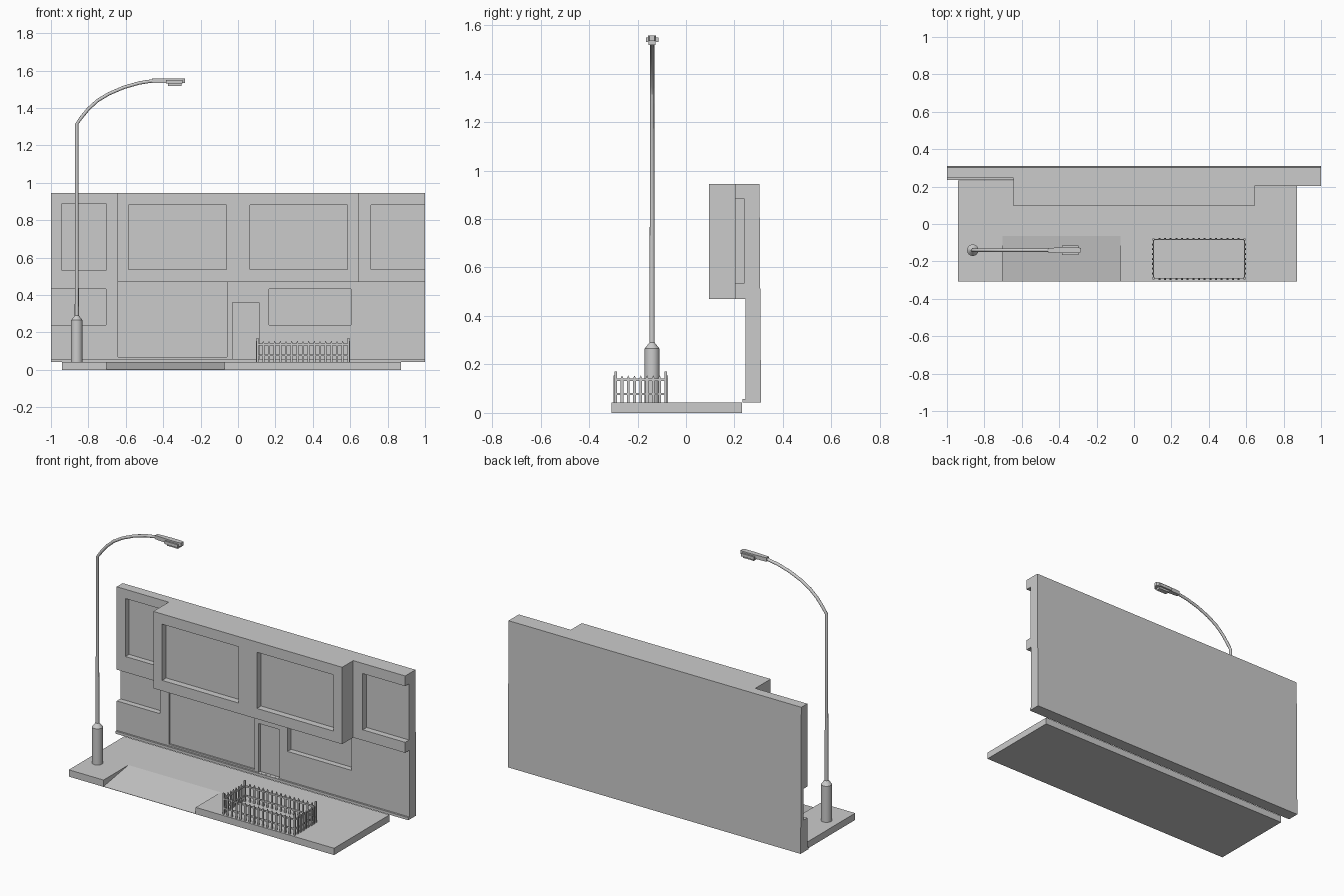
import bpy, bmesh, math
from mathutils import Vector

if "Cube" in bpy.data.objects:
    bpy.data.objects.remove(bpy.data.objects["Cube"])


def finish(bm, name, smooth=False):
    bmesh.ops.recalc_face_normals(bm, faces=bm.faces)
    mesh = bpy.data.meshes.new(name)
    bm.to_mesh(mesh)
    bm.free()
    ob = bpy.data.objects.new(name, mesh)
    bpy.context.collection.objects.link(ob)
    if smooth:
        bpy.ops.object.select_all(action='DESELECT')
        ob.select_set(True)
        bpy.context.view_layer.objects.active = ob
        bpy.ops.object.shade_smooth_by_angle(angle=math.radians(35))
    return ob


def add_prism(bm, pts, offset):
    """Closed prism from a planar outline swept along offset."""
    off = Vector(offset)
    a = [bm.verts.new(p) for p in pts]
    b = [bm.verts.new(Vector(p) + off) for p in pts]
    bm.faces.new(a)
    bm.faces.new(b[::-1])
    for i in range(len(a)):
        j = (i + 1) % len(a)
        bm.faces.new((a[i], b[i], b[j], a[j]))


def add_box(bm, x0, x1, y0, y1, z0, z1):
    add_prism(bm, [(x0, y0, z0), (x1, y0, z0), (x1, y1, z0), (x0, y1, z0)], (0, 0, z1 - z0))


def box(name, *b):
    bm = bmesh.new()
    add_box(bm, *b)
    return finish(bm, name)


def boolean(ob, tool, op):
    m = ob.modifiers.new(op.lower(), 'BOOLEAN')
    m.operation, m.solver, m.object = op, 'EXACT', tool
    bpy.context.view_layer.objects.active = ob
    bpy.ops.object.modifier_apply(modifier=m.name)
    bpy.data.objects.remove(tool)


def tube(bm, path, radii, sides=16):
    """Round tube along a path in the xz plane, with capped ends."""
    rings = []
    for i, p in enumerate(path):
        p = Vector(p)
        ta = Vector(path[min(i + 1, len(path) - 1)]) - Vector(path[max(i - 1, 0)])
        ta.normalize()
        u, v = Vector((0, 1, 0)), ta.cross(Vector((0, 1, 0)))
        rings.append([bm.verts.new(p + radii[i] * (u * math.cos(t) + v * math.sin(t)))
                      for t in (2 * math.pi * k / sides for k in range(sides))])
    for a, b in zip(rings, rings[1:]):
        for k in range(sides):
            n = (k + 1) % sides
            bm.faces.new((a[k], a[n], b[n], b[k]))
    bm.faces.new(rings[0])
    bm.faces.new(rings[-1])


# House front: wall, overhanging bay, shallow right bay, base strip
wall = box("house_front", -1, 1, 0.245, 0.31, 0.042, 0.945)
for b in [(-0.645, 0.645, 0.095, 0.28, 0.47, 0.945),
          (0.6, 1, 0.203, 0.28, 0.47, 0.945),
          (-1, 1, 0.234, 0.28, 0.042, 0.058)]:
    boolean(wall, box("addition", *b), 'UNION')

# Window and door recesses: x0, x1, z0, z1, front y, depth
for x0, x1, z0, z1, y, d in [
        (-0.94, -0.705, 0.53, 0.888, 0.245, 0.035),
        (-1.1, -0.705, 0.24, 0.433, 0.245, 0.035),
        (-0.585, -0.062, 0.535, 0.882, 0.095, 0.04),
        (0.063, 0.585, 0.535, 0.882, 0.095, 0.04),
        (0.71, 1.1, 0.535, 0.882, 0.203, 0.038),
        (0.167, 0.605, 0.24, 0.433, 0.245, 0.035),
        (-0.642, -0.058, 0.068, 0.4695, 0.245, 0.01),
        (-0.03, 0.113, 0.0585, 0.36, 0.245, 0.015)]:
    boolean(wall, box("recess", x0, x1, y - 0.006, y + d, z0, z1), 'DIFFERENCE')

# The back leans in slightly toward the top
for v in wall.data.vertices:
    if v.co.y > 0.3:
        v.co.y -= 0.007 * v.co.z

# Pavement with a sloped driveway cut
pavement = box("pavement", -0.94, 0.872, -0.308, 0.232, 0, 0.042)
bm = bmesh.new()
add_prism(bm, [(-0.703, -0.065, 0.042), (-0.703, -0.308, 0.002), (-0.703, -0.35, -0.005),
               (-0.703, -0.35, 0.1), (-0.703, -0.065, 0.1)], (0.63, 0, 0))
boolean(pavement, finish(bm, "driveway_cut"), 'DIFFERENCE')

# Street lamp: base, pole and curved arm
LX, LY = -0.862, -0.14
bm = bmesh.new()
profile = [(0.042, 0.031), (0.265, 0.031), (0.29, 0.011), (0.8, 0.0095), (1.315, 0.009)]
arm = [(-0.835, 1.352), (-0.8, 1.395), (-0.75, 1.44), (-0.69, 1.476), (-0.61, 1.51),
       (-0.53, 1.533), (-0.45, 1.546)]
path = [(LX, LY, z) for z, r in profile] + [(x, LY, z) for x, z in arm]
tube(bm, path, [r for z, r in profile] + [0.009] * len(arm))
finish(bm, "lamp_post", True)

# Lamp head: tapered housing, wider collar, lens
bm = bmesh.new()
add_prism(bm, [(-0.46, LY - 0.011, 1.534), (-0.38, LY - 0.016, 1.534), (-0.3, LY - 0.016, 1.534),
               (-0.283, LY - 0.01, 1.534), (-0.283, LY + 0.01, 1.534), (-0.3, LY + 0.016, 1.534),
               (-0.38, LY + 0.016, 1.534), (-0.46, LY + 0.011, 1.534)], (0, 0, 0.024))
finish(bm, "lamp_housing")
box("lamp_collar", -0.385, -0.297, LY - 0.026, LY + 0.026, 1.53, 1.549)
box("lamp_lens", -0.375, -0.303, LY - 0.015, LY + 0.015, 1.518, 1.532)

# Picket fence: rails, pointed pickets and taller corner posts
X0, X1, Y0, Y1, Z = 0.105, 0.59, -0.29, -0.083, 0.042
T = 0.005
bm = bmesh.new()
for z in (0.073, 0.131):
    for y in (Y0, Y1):
        add_box(bm, X0, X1, y - T / 2, y + T / 2, z, z + 0.01)
    for x in (X0, X1):
        add_box(bm, x - T / 2, x + T / 2, Y0, Y1, z, z + 0.01)
finish(bm, "fence_rails")

bm = bmesh.new()
W = 0.0055
outline = [(-W, Z), (W, Z), (W, 0.143), (0, 0.155), (-W, 0.143)]
NX, NY = 16, 8
for i in range(1, NX):
    x = X0 + (X1 - X0) * i / NX
    for y, s in ((Y0, -1), (Y1, 1)):
        add_prism(bm, [(x + a, y + s * T / 2, z) for a, z in outline], (0, s * 0.006, 0))
for i in range(1, NY):
    y = Y0 + (Y1 - Y0) * i / NY
    for x, s in ((X0, -1), (X1, 1)):
        add_prism(bm, [(x + s * T / 2, y + a, z) for a, z in outline], (s * 0.006, 0, 0))
finish(bm, "fence_pickets")

bm = bmesh.new()
for x in (X0, X1):
    for y in (Y0, Y1):
        add_prism(bm, [(x - W, y - W, Z), (x + W, y - W, Z), (x + W, y + W, Z), (x - W, y + W, Z)],
                  (0, 0, 0.128))
finish(bm, "fence_corner_posts")
